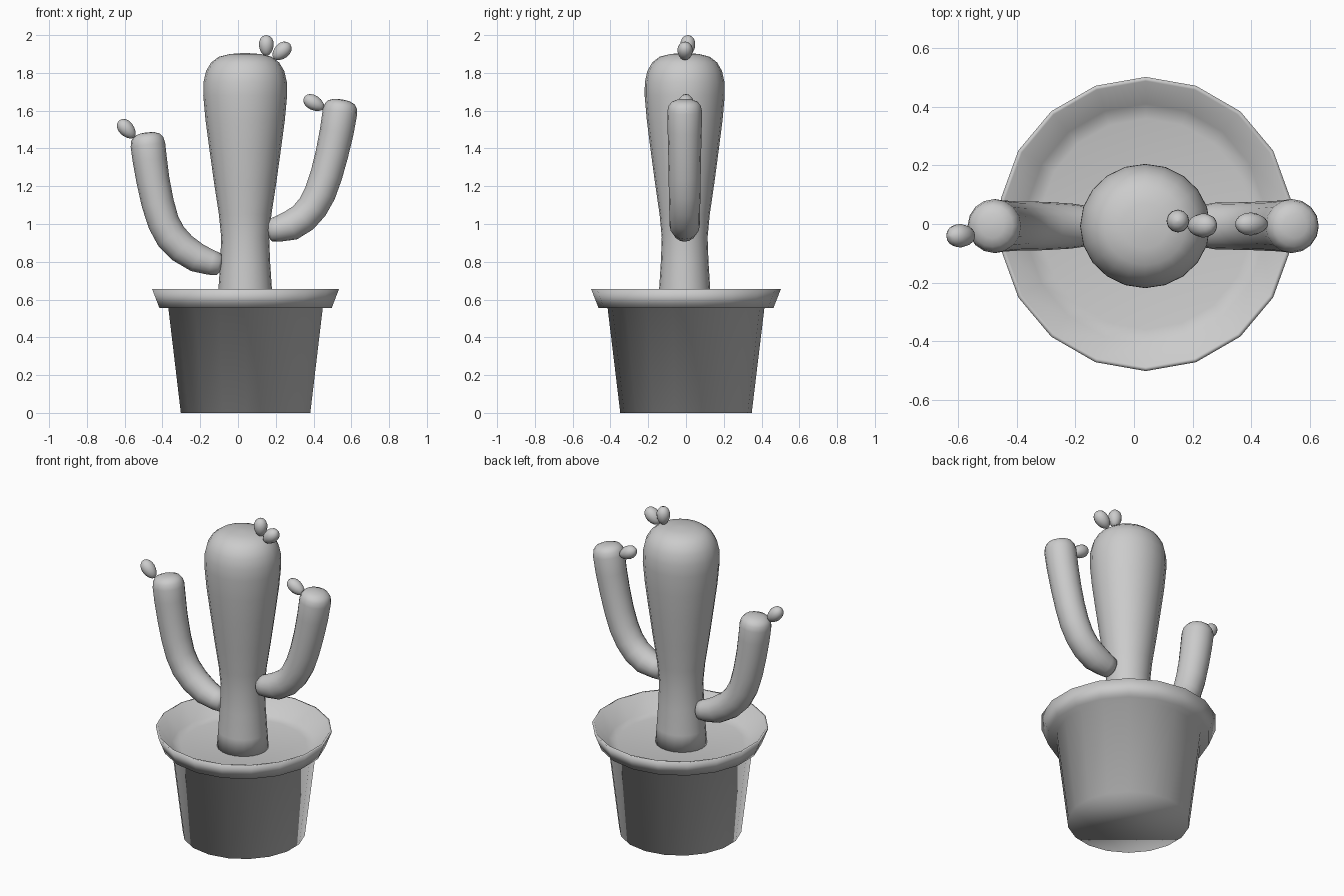
import bpy, bmesh, math
from mathutils import Vector

if "Cube" in bpy.data.objects:
    bpy.data.objects.remove(bpy.data.objects["Cube"])

grey = bpy.data.materials.new("plain_grey")
grey.diffuse_color = (0.6, 0.6, 0.6, 1)
grey.use_nodes = True
grey.node_tree.nodes["Principled BSDF"].inputs["Base Color"].default_value = grey.diffuse_color


def tube(name, rings, sides, squash=1.0):
    """Skin round rings; each ring is (centre, axis, radius). Ends are capped."""
    bm = bmesh.new()
    loops = []
    for c, axis, r in rings:
        axis = Vector(axis).normalized()
        v = Vector((0, 1, 0))
        v = (v - axis * v.dot(axis)).normalized()
        u = v.cross(axis)
        loop = []
        for i in range(sides):
            a = math.pi / 2 + 2 * math.pi * i / sides
            loop.append(bm.verts.new(Vector(c) + u * (r * math.cos(a)) + v * (r * squash * math.sin(a))))
        loops.append(loop)
    for a, b in zip(loops, loops[1:]):
        for i in range(sides):
            j = (i + 1) % sides
            bm.faces.new((a[i], a[j], b[j], b[i]))
    bm.faces.new(loops[0][::-1])
    bm.faces.new(loops[-1])
    bmesh.ops.recalc_face_normals(bm, faces=bm.faces)
    me = bpy.data.meshes.new(name)
    bm.to_mesh(me)
    bm.free()
    me.shade_smooth()
    me.materials.append(grey)
    ob = bpy.data.objects.new(name, me)
    bpy.context.collection.objects.link(ob)
    return ob


def lathe(name, x, y, profile, sides, squash=1.0):
    return tube(name, [((x, y, z), (0, 0, 1), r) for r, z in profile], sides, squash)


def arm(name, y, path, sides=16):
    """Bent limb through (x, z, radius) points with rounded ends."""
    pts = [Vector((x, y, z)) for x, z, r in path]
    n = len(pts)
    tan = [pts[min(i + 1, n - 1)] - pts[max(i - 1, 0)] for i in range(n)]
    rings = [(p, t, q[2]) for p, t, q in zip(pts, tan, path)]
    tip, t, r = pts[-1], tan[-1].normalized(), path[-1][2]
    for d, k in ((0.03, 0.93), (0.05, 0.77), (0.062, 0.45), (0.065, 0.08)):
        rings.append((tip + t * d, t, r * k))
    base, t0, r0 = pts[0], tan[0].normalized(), path[0][2]
    rings.insert(0, (base - t0 * 0.012, t0, r0 * 0.65))
    return tube(name, rings, sides)


def bud(name, centre, axis, half, radius):
    """Egg shape, narrower at the attached end."""
    c, a = Vector(centre), Vector(axis).normalized()
    rings = []
    for i in range(9):
        t = -math.cos(math.pi * (0.02 + 0.96 * i / 8))
        r = radius * math.sqrt(1 - t * t) * (1 + 0.12 * t)
        rings.append((c + a * (t * half), a, r))
    return tube(name, rings, 12)


# pot with flared rim, and soil recessed inside it
lathe("pot", 0.04, 0, [(0.348, 0), (0.415, 0.555), (0.463, 0.555), (0.502, 0.655),
                       (0.488, 0.655), (0.41, 0.562), (0.36, 0.55)], 18)

# main trunk
lathe("trunk", 0.038, -0.007, [
    (0.15, 0.54), (0.142, 0.65), (0.132, 0.8), (0.127, 0.93), (0.139, 1.05), (0.165, 1.22),
    (0.19, 1.4), (0.21, 1.55), (0.222, 1.68), (0.221, 1.75), (0.207, 1.81), (0.18, 1.855),
    (0.14, 1.885), (0.08, 1.9), (0.01, 1.905)], 20, 0.955)

# side arms
arm("right_arm", -0.007, [
    (0.17, 0.965, 0.06), (0.21, 0.973, 0.068), (0.28, 0.992, 0.08), (0.345, 1.033, 0.081),
    (0.395, 1.09, 0.082), (0.435, 1.165, 0.084), (0.468, 1.26, 0.085), (0.497, 1.37, 0.087),
    (0.523, 1.49, 0.09), (0.54, 1.595, 0.092)])
arm("left_arm", -0.007, [
    (-0.1, 0.787, 0.058), (-0.14, 0.795, 0.066), (-0.215, 0.82, 0.077), (-0.295, 0.872, 0.082),
    (-0.355, 0.935, 0.084), (-0.395, 1.01, 0.084), (-0.425, 1.11, 0.086), (-0.45, 1.23, 0.088),
    (-0.467, 1.34, 0.091), (-0.477, 1.42, 0.092)])

# flower buds
bud("top_bud_upright", (0.15, 0.01, 1.945), (0, 0, 1), 0.055, 0.039)
bud("top_bud_leaning", (0.232, -0.005, 1.915), (0.72, 0, 0.65), 0.058, 0.041)
bud("right_arm_bud", (0.402, 0, 1.641), (-0.85, 0, 0.48), 0.06, 0.039)
bud("left_arm_bud", (-0.59, -0.04, 1.503), (-0.65, 0, 0.72), 0.06, 0.04)
